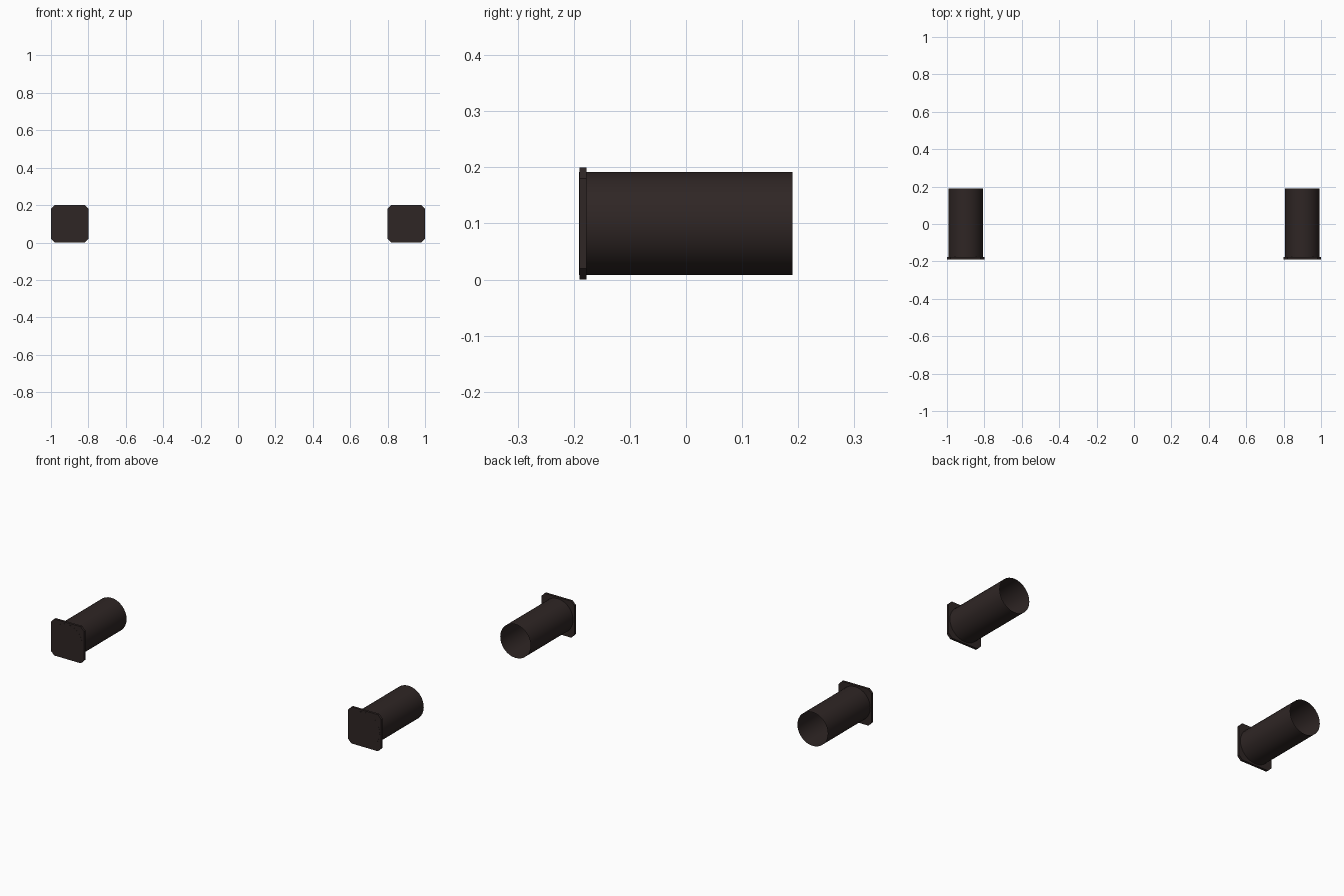
import bpy, bmesh, math

if "Cube" in bpy.data.objects:
    bpy.data.objects.remove(bpy.data.objects["Cube"])

mat = bpy.data.materials.new("dark brown metal")
mat.diffuse_color = (0.028, 0.019, 0.018, 1)
mat.use_nodes = True
mat.node_tree.nodes["Principled BSDF"].inputs["Base Color"].default_value = mat.diffuse_color

R, ZC, SEG = 0.092, 0.1, 32
Y0, Y1, Y2 = -0.19, -0.177, 0.19   # plate front, plate back, tube end


def finish(bm, name):
    me = bpy.data.meshes.new(name)
    bm.to_mesh(me)
    bm.free()
    me.materials.append(mat)
    ob = bpy.data.objects.new(name, me)
    bpy.context.collection.objects.link(ob)
    bpy.context.view_layer.objects.active = ob
    ob.select_set(True)
    bpy.ops.object.shade_smooth_by_angle(angle=math.radians(35))
    ob.select_set(False)


def ring(bm, cx, y, r=R):
    return [bm.verts.new((cx + r * math.cos(2 * math.pi * i / SEG), y,
                          ZC + r * math.sin(2 * math.pi * i / SEG))) for i in range(SEG)]


for side, cx in (("left", -0.9), ("right", 0.9)):
    # thin open-ended tube, closed by a disc at the front
    bm = bmesh.new()
    a, b = ring(bm, cx, Y0 - 0.0005), ring(bm, cx, Y2)
    for i in range(SEG):
        j = (i + 1) % SEG
        bm.faces.new((a[i], b[i], b[j], a[j]))
    bm.faces.new(a)
    bmesh.ops.recalc_face_normals(bm, faces=bm.faces)
    finish(bm, side + "_tube")

    # square flange plate with clipped corners
    bm = bmesh.new()
    h, c = 0.1, 0.08
    pts = [(h, -c), (h, c), (c, h), (-c, h), (-h, c), (-h, -c), (-c, -h), (c, -h)]
    f = [bm.verts.new((cx + x, Y0, ZC + z)) for x, z in pts]
    k = [bm.verts.new((cx + x, Y1, ZC + z)) for x, z in pts]
    bm.faces.new(f)
    bm.faces.new(k[::-1])
    for i in range(8):
        j = (i + 1) % 8
        bm.faces.new((f[i], k[i], k[j], f[j]))
    bmesh.ops.recalc_face_normals(bm, faces=bm.faces)
    finish(bm, side + "_flange_plate")
